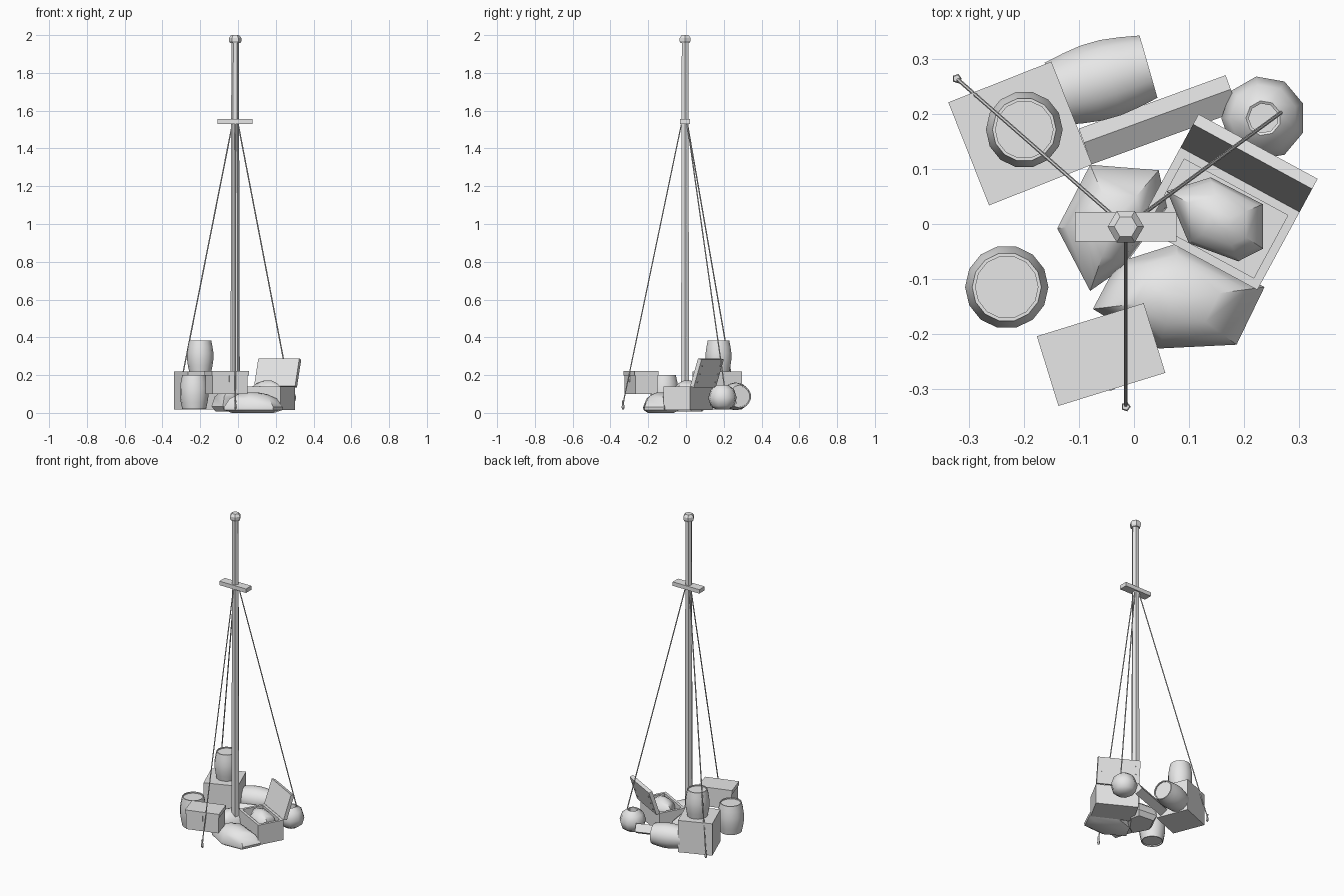
import bpy, bmesh, math
from mathutils import Vector, Matrix

if "Cube" in bpy.data.objects:
    bpy.data.objects.remove(bpy.data.objects["Cube"], do_unlink=True)

grey = bpy.data.materials.new("plain_grey")
grey.use_nodes = True
grey.diffuse_color = (0.8, 0.8, 0.8, 1)
grey.node_tree.nodes["Principled BSDF"].inputs["Base Color"].default_value = (0.8, 0.8, 0.8, 1)


def finish(name, bm, matrix=Matrix(), smooth=None):
    """Turn a bmesh into a named, placed and coloured object."""
    bmesh.ops.recalc_face_normals(bm, faces=bm.faces)
    mesh = bpy.data.meshes.new(name)
    bm.to_mesh(mesh)
    bm.free()
    mesh.materials.append(grey)
    ob = bpy.data.objects.new(name, mesh)
    bpy.context.collection.objects.link(ob)
    ob.matrix_world = matrix
    if smooth:
        bpy.ops.object.select_all(action="DESELECT")
        ob.select_set(True)
        bpy.context.view_layer.objects.active = ob
        bpy.ops.object.shade_smooth_by_angle(angle=math.radians(smooth))
    return ob


def place(loc, turn=0, tilt=0, axis="X"):
    return (Matrix.Translation(loc) @ Matrix.Rotation(math.radians(turn), 4, "Z")
            @ Matrix.Rotation(math.radians(tilt), 4, axis))


def box(name, size, matrix):
    bm = bmesh.new()
    bmesh.ops.create_cube(bm, size=1)
    bmesh.ops.scale(bm, vec=size, verts=bm.verts)
    return finish(name, bm, matrix)


def stack(name, rings, matrix=Matrix(), smooth=None):
    """Skin a list of equally long vertex rings and cap both ends."""
    bm = bmesh.new()
    loops = [[bm.verts.new(p) for p in ring] for ring in rings]
    n = len(loops[0])
    for a, b in zip(loops, loops[1:]):
        for i in range(n):
            j = (i + 1) % n
            bm.faces.new((a[i], a[j], b[j], b[i]))
    bm.faces.new(loops[0])
    bm.faces.new(loops[-1])
    return finish(name, bm, matrix, smooth)


def lathe(name, profile, sides, matrix=Matrix(), smooth=None):
    rings = [[(r * math.cos(math.tau * i / sides), r * math.sin(math.tau * i / sides), z)
              for i in range(sides)] for r, z in profile]
    return stack(name, rings, matrix, smooth)


def rod(name, a, b, radius, sides):
    a, b = Vector(a), Vector(b)
    rot = (b - a).to_track_quat("Z", "Y").to_matrix().to_4x4()
    lathe(name, [(radius, 0), (radius, (b - a).length)], sides, Matrix.Translation(a) @ rot)


def barrel(name, matrix, r=0.076, h=0.18):
    """Bulged cask, centred, with a recessed head at each end."""
    half = [(0.83, 0.5), (0.93, 0.3), (1, 0.1)]
    outer = [(r * s, -h * t) for s, t in half] + [(r * s, h * t) for s, t in reversed(half)]
    lip = r * 0.75
    profile = ([(lip, -h * 0.46), (lip, -h * 0.5)] + outer + [(lip, h * 0.5), (lip, h * 0.46)])
    lathe(name, profile, 14, matrix, 35)


def sack(name, outline, levels, smooth=40):
    """Slumped bag: one outline repeated at (scale, height) levels."""
    c = sum((Vector(p) for p in outline), Vector((0, 0))) / len(outline)
    rings = []
    for s, z in levels:
        rings.append([(*(c + (Vector(p) - c) * s), z) for p in outline])
    stack(name, rings, smooth=smooth)


# Mast with cap and crossbar
mx, my = -0.015, -0.005
mast = place((mx, my, 0))
lathe("mast", [(0.025, 0.01), (0.02, 1.97)], 6, mast)
lathe("mast_cap", [(0.027, 1.957), (0.033, 1.968), (0.033, 1.985), (0.021, 2.0)], 6, mast)
box("crossbar", (0.185, 0.053, 0.025), place((mx, my, 1.543)))

# Stay ropes and their ground pegs
for name, x, y, z in (("front", mx, -0.333, 0.05), ("back_right", -0.323, 0.265, 0.05),
                      ("back_left", 0.28, 0.212, 0.08)):
    d = Vector((x - mx, y - my, 0)).normalized() * 0.018
    rod(name + "_rope", (mx + d.x, my + d.y, 1.535), (x, y, z), 0.0035, 6)
    if name != "back_left":
        lathe(name + "_peg", [(0.005, 0.018), (0.009, 0.03), (0.005, 0.05), (0.007, 0.065)], 5,
              place((x, y, 0)))

# Barrels: one on the ground, one on the crate, one lying down
barrel("standing_barrel", place((-0.232, -0.115, 0.11)))
barrel("top_barrel", place((-0.2, 0.172, 0.3)), 0.07, 0.168)
barrel("lying_barrel", place((-0.06, 0.262, 0.087), 16, 90, "Y"), 0.073)

# Large crate and small lidded box
box("large_crate", (0.202, 0.202, 0.2), place((-0.2075, 0.165, 0.119), 21.6))
lidded = place((-0.06, -0.238, 0), 17.2)
box("small_box", (0.195, 0.123, 0.1), lidded @ place((0, 0, 0.15)))
box("small_box_lid", (0.204, 0.133, 0.024), lidded @ place((0, 0, 0.21)))
box("small_box_latch", (0.01, 0.008, 0.035), lidded @ place((0, -0.064, 0.18)))

# Open chest
chest = place((0.155, 0.01, 0), -28.5)
w, d, wall = 0.247, 0.162, 0.016
box("chest_floor", (w, d, 0.02), chest @ place((0, 0, 0.025)))
for side, word in ((-1, "right"), (1, "left")):
    box("chest_end_" + word, (wall, d, 0.125),
        chest @ place((side * (w - wall) / 2, 0, 0.078)))
for side, word in ((-1, "front"), (1, "back")):
    box("chest_wall_" + word, (w - 2 * wall, wall, 0.125),
        chest @ place((0, side * (d - wall) / 2, 0.078)))

# Chest lid leaning back, with end rims and studs
lid = chest @ place((0, d / 2 + 0.01, 0.138), 0, -18)
box("chest_lid", (w, 0.022, 0.155), lid @ place((0, 0, 0.0775)))
for x in (-0.1, 0.1):
    for z in (0.03, 0.075, 0.12):
        box("lid_stud", (0.007, 0.006, 0.007), lid @ place((x, 0.012, z)))

# Sacks: one in the chest, two on the ground
sack("chest_sack", [(0.06, 0.06), (0.14, 0.085), (0.235, 0.036), (0.235, -0.045),
                    (0.19, -0.068), (0.1, -0.035)],
     [(0.8, 0.035), (1, 0.11), (0.9, 0.135), (0.6, 0.158), (0.2, 0.172)])
sack("front_sack", [(-0.075, -0.155), (-0.03, -0.07), (0.08, -0.035), (0.238, -0.115),
                    (0.187, -0.22), (0.045, -0.227)],
     [(0.72, 0), (0.98, 0.015), (1, 0.03), (0.8, 0.075), (0.5, 0.098), (0.2, 0.108)])
sack("middle_sack", [(-0.14, -0.008), (-0.08, 0.108), (0.045, 0.098), (0.06, 0.03),
                     (-0.02, -0.08), (-0.08, -0.122)],
     [(0.8, 0.008), (1, 0.035), (0.85, 0.085), (0.5, 0.115), (0.2, 0.125)])

# Round pot with open mouth
lathe("round_pot", [(0.035, 0.018), (0.064, 0.038), (0.077, 0.08), (0.062, 0.125),
                    (0.032, 0.148), (0.027, 0.145), (0.027, 0.115)], 9,
      place((0.236, 0.193, 0), 20), 40)

# Loose beam lying on one edge
box("loose_beam", (0.285, 0.05, 0.05), place((0.045, 0.19, 0.06), 20, 33))
